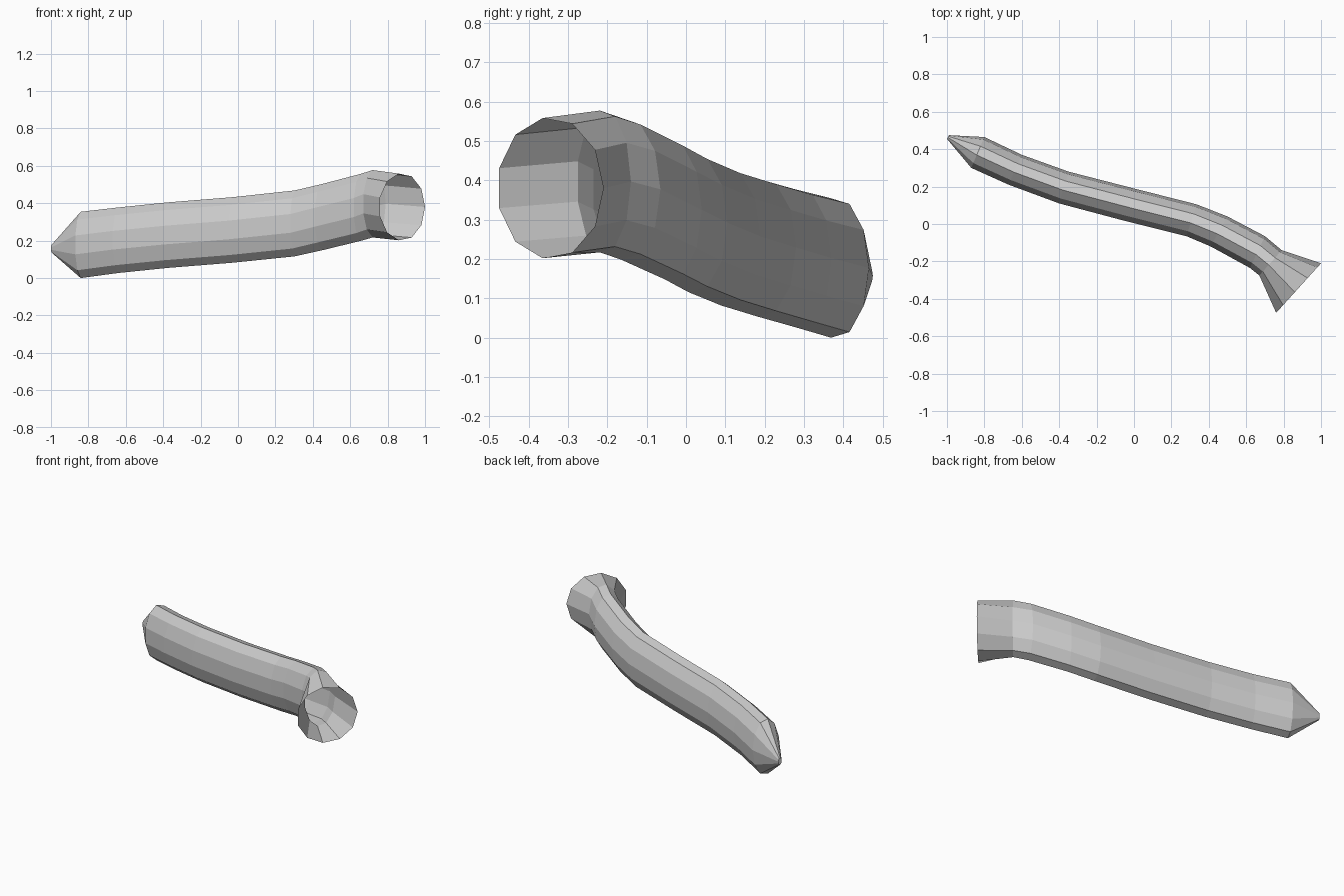
import bpy, bmesh, math

if "Cube" in bpy.data.objects:
    bpy.data.objects.remove(bpy.data.objects["Cube"])

SIDES = 11

# Each ring: front edge (x, y), back edge (x, y), centre height, half height
RINGS = [
    (-1.00, 0.455, -0.99, 0.475, 0.16, 0.022),   # pinched closed tip
    (-0.87, 0.30, -0.80, 0.465, 0.18, 0.179),
    (-0.67, 0.21, -0.60, 0.37, 0.205, 0.177),
    (-0.40, 0.11, -0.35, 0.28, 0.232, 0.177),
    (-0.05, 0.017, 0.00, 0.19, 0.26, 0.177),
    (0.28, -0.065, 0.335, 0.105, 0.295, 0.178),
    (0.41, -0.12, 0.50, 0.04, 0.328, 0.179),
    (0.62, -0.235, 0.70, -0.065, 0.38, 0.181),
    (0.67, -0.275, 0.79, -0.14, 0.40, 0.182),    # elbow
    (0.76, -0.475, 1.00, -0.21, 0.383, 0.18),    # flared open mouth
]


def add_ring(bm, fx, fy, bx, by, z, h):
    """Flattened 11-gon with a corner at the back and a flat at the front."""
    k = 1 + math.cos(math.pi / SIDES)
    ux, uy = (bx - fx) / k, (by - fy) / k
    ring = []
    for i in range(SIDES):
        a = 2 * math.pi * i / SIDES
        c = math.cos(a) - 1
        ring.append(bm.verts.new((bx + ux * c, by + uy * c, z + h * math.sin(a))))
    return ring


# Bent hollow tube lofted through the rings
bm = bmesh.new()
loops = [add_ring(bm, *r) for r in RINGS]
for a, b in zip(loops, loops[1:]):
    for i in range(SIDES):
        j = (i + 1) % SIDES
        bm.faces.new((a[i], a[j], b[j], b[i]))
bm.faces.new(loops[0])   # tip cap
bmesh.ops.recalc_face_normals(bm, faces=bm.faces)

# Keep the tube grounded at z = 0
low = min(v.co.z for v in bm.verts)
bmesh.ops.translate(bm, vec=(0, 0, -low), verts=bm.verts)

mesh = bpy.data.meshes.new("bent_tube")
bm.to_mesh(mesh)
bm.free()
tube = bpy.data.objects.new("bent_tube", mesh)
bpy.context.collection.objects.link(tube)
